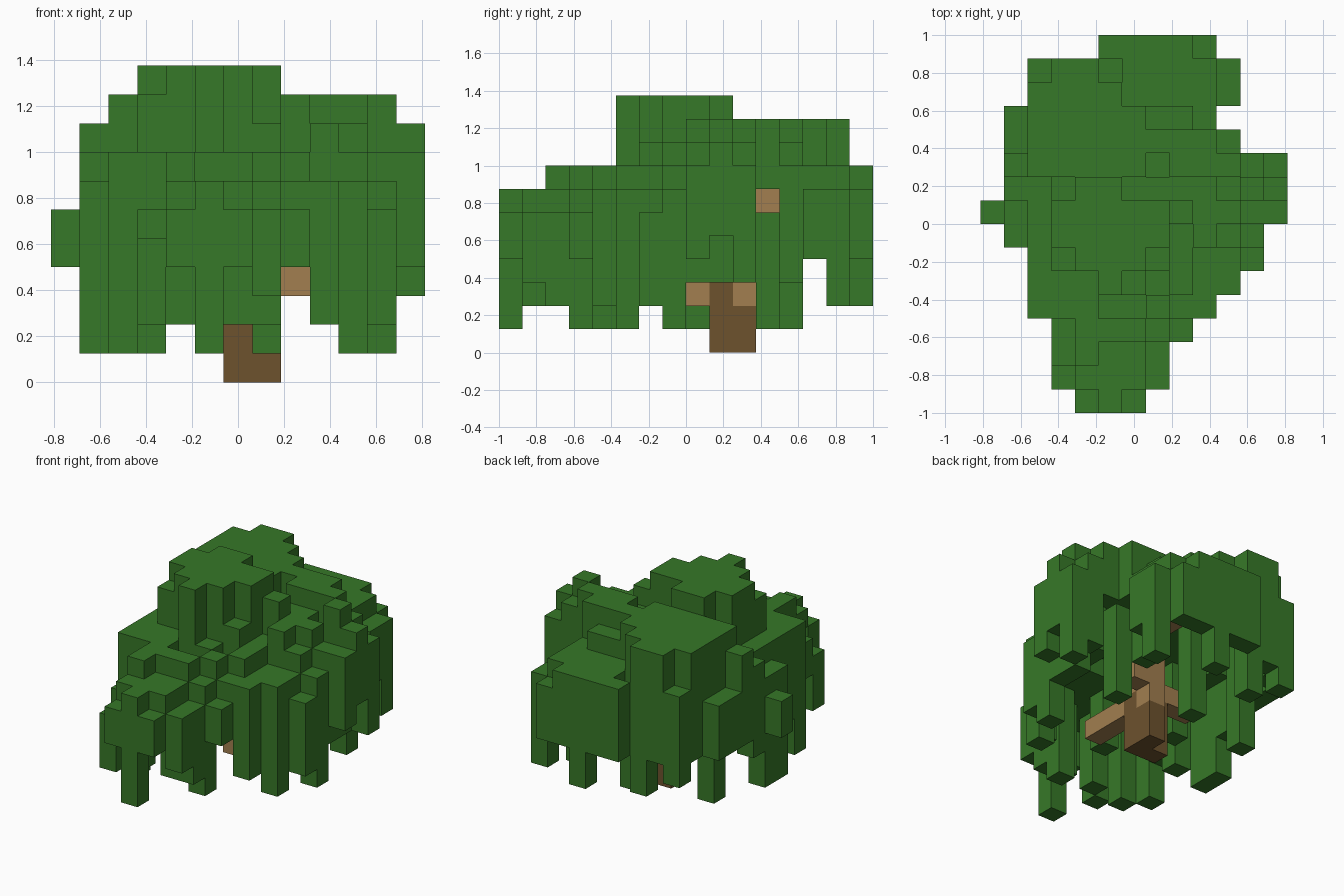
import bpy
import bmesh
from mathutils import Vector

cube = bpy.data.objects.get("Cube")
if cube:
    bpy.data.objects.remove(cube, do_unlink=True)

VOXEL = 0.125
ORIGIN = Vector((-0.8125, -1.0, 0.0))


def make_material(name, colour):
    material = bpy.data.materials.new(name)
    material.use_nodes = True
    material.diffuse_color = (*colour, 1)
    shader = material.node_tree.nodes["Principled BSDF"]
    shader.inputs["Base Color"].default_value = (*colour, 1)
    shader.inputs["Roughness"].default_value = 1
    return material


def box_cells(x0, x1, y0, y1, z0, z1):
    """All grid cells inside a box, upper limits excluded."""
    return {(x, y, z) for x in range(x0, x1)
            for y in range(y0, y1) for z in range(z0, z1)}


def build_blocks(name, cells, material):
    """Turn a set of grid cells into one mesh holding only the outer faces."""
    bm = bmesh.new()
    corners = {}

    def corner(point):
        if point not in corners:
            corners[point] = bm.verts.new(ORIGIN + Vector(point) * VOXEL)
        return corners[point]

    for cell in sorted(cells):
        for axis in range(3):
            for side in (0, 1):
                neighbour = list(cell)
                neighbour[axis] += 2 * side - 1
                if tuple(neighbour) in cells:
                    continue
                ring = []
                for a, b in ((0, 0), (1, 0), (1, 1), (0, 1)):
                    point = list(cell)
                    point[axis] += side
                    point[(axis + 1) % 3] += a
                    point[(axis + 2) % 3] += b
                    ring.append(corner(tuple(point)))
                bm.faces.new(ring if side else ring[::-1])
    mesh = bpy.data.meshes.new(name)
    bm.to_mesh(mesh)
    bm.free()
    mesh.materials.append(material)
    obj = bpy.data.objects.new(name, mesh)
    bpy.context.collection.objects.link(obj)
    return obj


leaf_green = make_material("leaf green", (0.037, 0.188, 0.021))
bark_brown = make_material("bark brown", (0.153, 0.085, 0.027))
branch_tan = make_material("branch tan", (0.360, 0.212, 0.080))

# Plan outline of the crown: first and last column of each row, front to back
outline_rows = [
    (4, 6), (3, 7), (3, 7), (3, 8), (2, 9), (2, 10), (2, 11), (1, 11),
    (0, 12), (1, 12), (1, 12), (1, 10), (1, 9), (2, 10), (2, 10), (5, 9),
]
plan = {(x, y) for y, (first, last) in enumerate(outline_rows)
        for x in range(first, last + 1)}
rim = {(x, y) for x, y in plan
       if not {(x - 1, y), (x + 1, y), (x, y - 1), (x, y + 1)} <= plan}

# Crown terraces: x range, y range, top level
lower_terraces = [
    (2, 5, 4, 7, 8), (4, 7, 3, 4, 8), (4, 5, 2, 3, 8), (4, 6, 1, 2, 7),
    (5, 6, 0, 1, 7), (3, 4, 1, 2, 5), (5, 9, 6, 7, 8), (8, 11, 7, 10, 8),
    (9, 10, 4, 5, 7), (10, 11, 5, 6, 7), (6, 10, 12, 15, 8),
    (5, 9, 15, 16, 8), (10, 11, 13, 15, 7), (2, 3, 7, 10, 8),
    (2, 3, 14, 15, 8), (1, 2, 7, 9, 7), (1, 2, 11, 13, 7),
    (11, 13, 8, 11, 8), (11, 12, 7, 8, 7), (9, 10, 15, 16, 7),
]
upper_terraces = [
    (3, 7, 6, 9, 10), (7, 8, 6, 7, 9), (3, 8, 9, 10, 9), (8, 10, 8, 10, 9),
    (7, 9, 12, 13, 9), (8, 11, 10, 11, 10), (7, 10, 11, 12, 10),
    (11, 12, 9, 10, 10), (11, 12, 10, 11, 9),
    (2, 6, 10, 14, 10), (3, 5, 14, 15, 10), (6, 7, 10, 13, 10),
    (1, 2, 10, 11, 9), (1, 2, 9, 10, 8), (12, 13, 9, 10, 9),
]
summit = [(5, 6, 5, 10, 11), (4, 7, 6, 9, 11), (3, 8, 7, 9, 11),
          (4, 6, 9, 10, 11)]

tops = {spot: 6 if spot in rim else 7 for spot in plan}
for x0, x1, y0, y1, level in lower_terraces + upper_terraces + summit:
    for x in range(x0, x1):
        for y in range(y0, y1):
            if (x, y) in plan:
                tops[x, y] = level

# Single raised tufts of leaves
for tuft in [(7, 4), (8, 5), (6, 5), (9, 7), (10, 8), (8, 8)]:
    tops[tuft] += 1

# Hanging leaf strands, grouped by the level they reach down to
strands = {
    1: [(5, 0), (3, 3), (7, 3), (2, 4), (10, 5), (11, 7), (1, 7),
        (1, 8), (2, 11), (10, 11), (6, 12)],
    2: [(3, 1), (4, 2), (6, 2), (7, 2), (9, 4), (2, 6), (11, 6),
        (4, 14), (10, 14), (7, 15)],
    3: [(7, 1), (2, 5), (1, 9), (11, 8), (11, 9), (12, 10), (2, 14),
        (5, 4), (3, 7), (9, 12)],
    5: [(12, 9)],
}
bottoms = {spot: 4 if spot in rim else 7 if tops[spot] > 8 else 6
           for spot in plan}
for level, spots in strands.items():
    for spot in spots:
        bottoms[spot] = level

# Leafy crown, hollow underneath
crown_cells = {(x, y, z) for x, y in plan
               for z in range(bottoms[x, y], tops[x, y])}

# Branches: upright stem, then arms to the front, left, right and back
branch_cells = set()
for limits in [
    (7, 8, 10, 11, 2, 7), (6, 8, 9, 10, 3, 4), (7, 8, 6, 9, 2, 3),
    (8, 9, 10, 11, 3, 4), (9, 10, 10, 11, 4, 5), (10, 11, 10, 11, 5, 6),
    (4, 6, 9, 10, 3, 4), (7, 8, 11, 13, 6, 7),
]:
    branch_cells |= box_cells(*limits)
branch_cells -= crown_cells

# Trunk, with one corner cut away
trunk_cells = box_cells(6, 8, 9, 11, 0, 3) - box_cells(6, 7, 10, 11, 0, 3)
trunk_cells -= branch_cells

build_blocks("leafy_crown", crown_cells, leaf_green)
build_blocks("trunk", trunk_cells, bark_brown)
build_blocks("branches", branch_cells, branch_tan)
